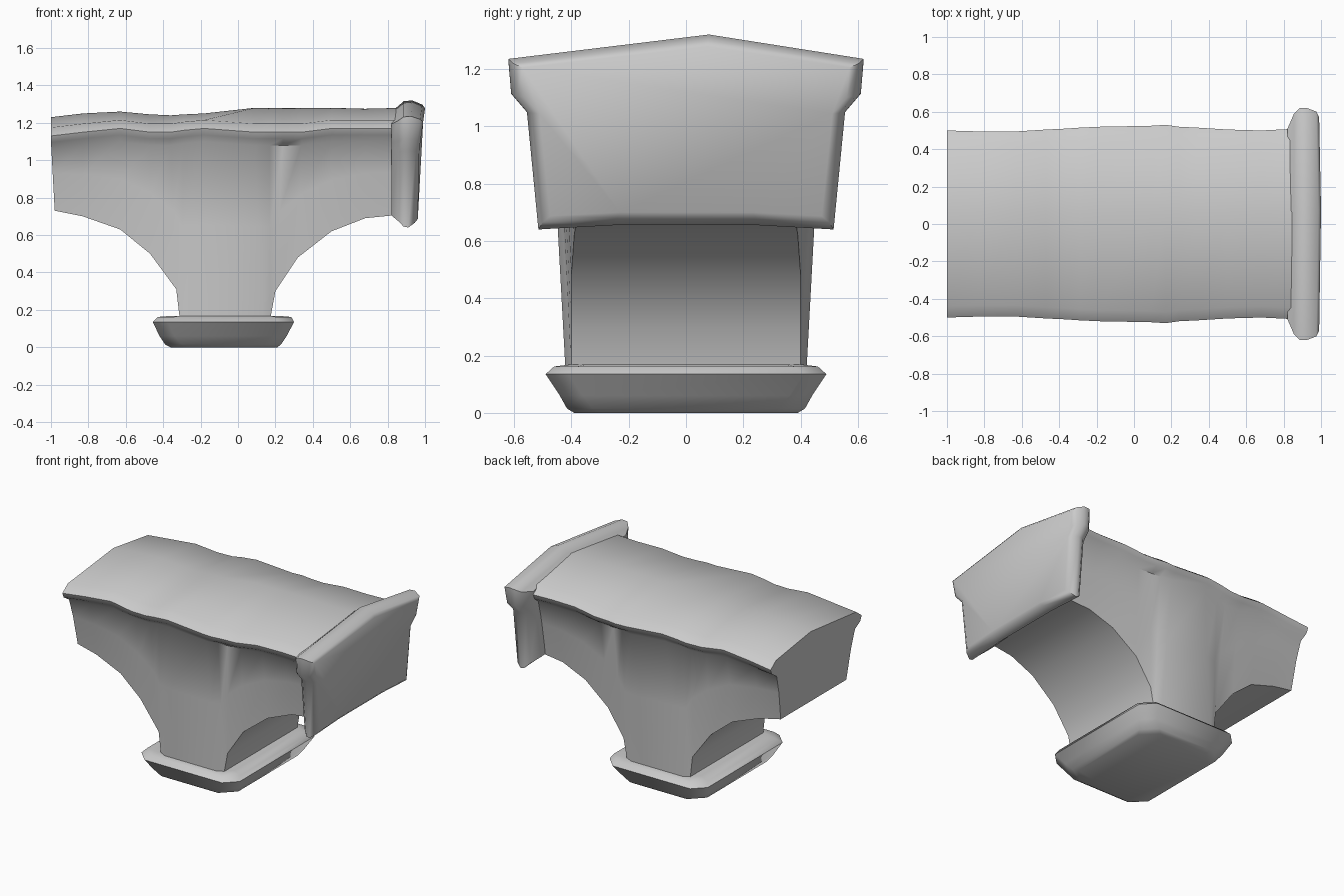
import bpy, bmesh
from math import radians

cube = bpy.data.objects.get("Cube")
if cube:
    bpy.data.objects.remove(cube)

grey = bpy.data.materials.new("plain_grey")
grey.use_nodes = True
colour = (0.6, 0.6, 0.6, 1)
grey.diffuse_color = colour
grey.node_tree.nodes["Principled BSDF"].inputs["Base Color"].default_value = colour


def loft(name, rings, angle):
    """Skin a list of equal-length closed rings and cap both ends."""
    bm = bmesh.new()
    loops = [[bm.verts.new(p) for p in ring] for ring in rings]
    n = len(loops[0])
    for a, b in zip(loops, loops[1:]):
        for i in range(n):
            j = (i + 1) % n
            bm.faces.new((a[i], a[j], b[j], b[i]))
    bm.faces.new(loops[0][::-1])
    bm.faces.new(loops[-1])
    bmesh.ops.recalc_face_normals(bm, faces=bm.faces)
    mesh = bpy.data.meshes.new(name)
    bm.to_mesh(mesh)
    bm.free()
    obj = bpy.data.objects.new(name, mesh)
    bpy.context.collection.objects.link(obj)
    mesh.materials.append(grey)
    bpy.ops.object.select_all(action='DESELECT')
    obj.select_set(True)
    bpy.context.view_layer.objects.active = obj
    bpy.ops.object.shade_smooth_by_angle(angle=radians(angle))


def body_ring(bottom_x, top_x, bottom_z, ridge_z, bottom_w, fold_w, rim_w, rim_z):
    """Slice of the body: tapered sides, overhanging rounded rim, low ridge."""
    def at(y, z):
        t = min(1, (z - bottom_z) / (1.1 - bottom_z))
        return (bottom_x + (top_x - bottom_x) * t, y, z)

    def half(s):
        mid_z = bottom_z + (rim_z - bottom_z) * 0.5
        return [at(s * bottom_w, bottom_z),
                at(s * (bottom_w + fold_w) / 2, mid_z),
                at(s * fold_w, rim_z - 0.07),
                at(s * (rim_w - 0.015), rim_z - 0.035),
                at(s * rim_w, rim_z),
                at(s * (rim_w - 0.06), rim_z + 0.045)]
    return half(-1) + [at(0.06, ridge_z)] + half(1)[::-1]


# Body with arched underside and a central flat-faced stem
# bottom x, top x, bottom z, ridge z, bottom / fold / rim half width, rim z
stations = [
    (-.98, -1.0, .73, 1.23, .36, .43, .50, 1.13),
    (-.83, -.83, .70, 1.25, .37, .44, .495, 1.15),
    (-.63, -.63, .63, 1.26, .39, .45, .495, 1.17),
    (-.47, -.47, .50, 1.245, .40, .45, .505, 1.15),
    (-.33, -.36, .31, 1.24, .40, .455, .51, 1.15),
    (-.31, -.29, .14, 1.245, .40, .46, .515, 1.16),
    (-.27, -.18, .14, 1.25, .42, .475, .52, 1.17),
    (.13, .09, .14, 1.28, .42, .475, .525, 1.15),
    (.17, .17, .14, 1.28, .40, .46, .53, 1.15),
    (.20, .24, .30, 1.28, .40, .455, .52, 1.15),
    (.32, .34, .48, 1.28, .40, .45, .515, 1.15),
    (.50, .50, .62, 1.28, .39, .45, .505, 1.17),
    (.68, .68, .69, 1.275, .38, .45, .50, 1.17),
    (.88, .88, .71, 1.28, .37, .45, .51, 1.17),
]
loft("arched_body", [body_ring(*s) for s in stations], 50)

# Peaked end flange, rounded on its rim and leaning outwards at the top
half_outline = [(.25, .655), (.515, .64), (.555, 1.05), (.61, 1.115), (.62, 1.235)]
outline = ([(-y, z) for y, z in half_outline] + [(.08, 1.32)]
           + half_outline[::-1])


def flange_ring(x, sy, sz, lean):
    ring = []
    for y, z in outline:
        tilt = max(0, z - 1.0) / 0.32
        ring.append((x + lean * tilt, y * sy, 1 + (z - 1) * sz))
    return ring


loft("end_flange", [flange_ring(*s) for s in [
    (.82, .82, .82, 0), (.855, .95, .90, 0), (.885, 1, .985, 0), (.91, 1, 1, .02),
    (.945, .97, .93, .04), (.962, .92, .87, .038)]], 50)


# Chamfered foot slab
def foot_ring(x0, x1, y, z, cut):
    return [(x0 + cut, -y, z), (x1 - cut, -y, z), (x1, -y + cut, z), (x1, y - cut, z),
            (x1 - cut, y, z), (x0 + cut, y, z), (x0, y - cut, z), (x0, -y + cut, z)]


loft("foot_slab", [foot_ring(*s) for s in [
    (-.36, .21, .39, 0, .10), (-.39, .23, .415, .015, .09), (-.42, .26, .44, .06, .08),
    (-.455, .30, .49, .135, .08), (-.43, .285, .46, .162, .08),
    (-.36, .22, .41, .168, .06)]], 50)
